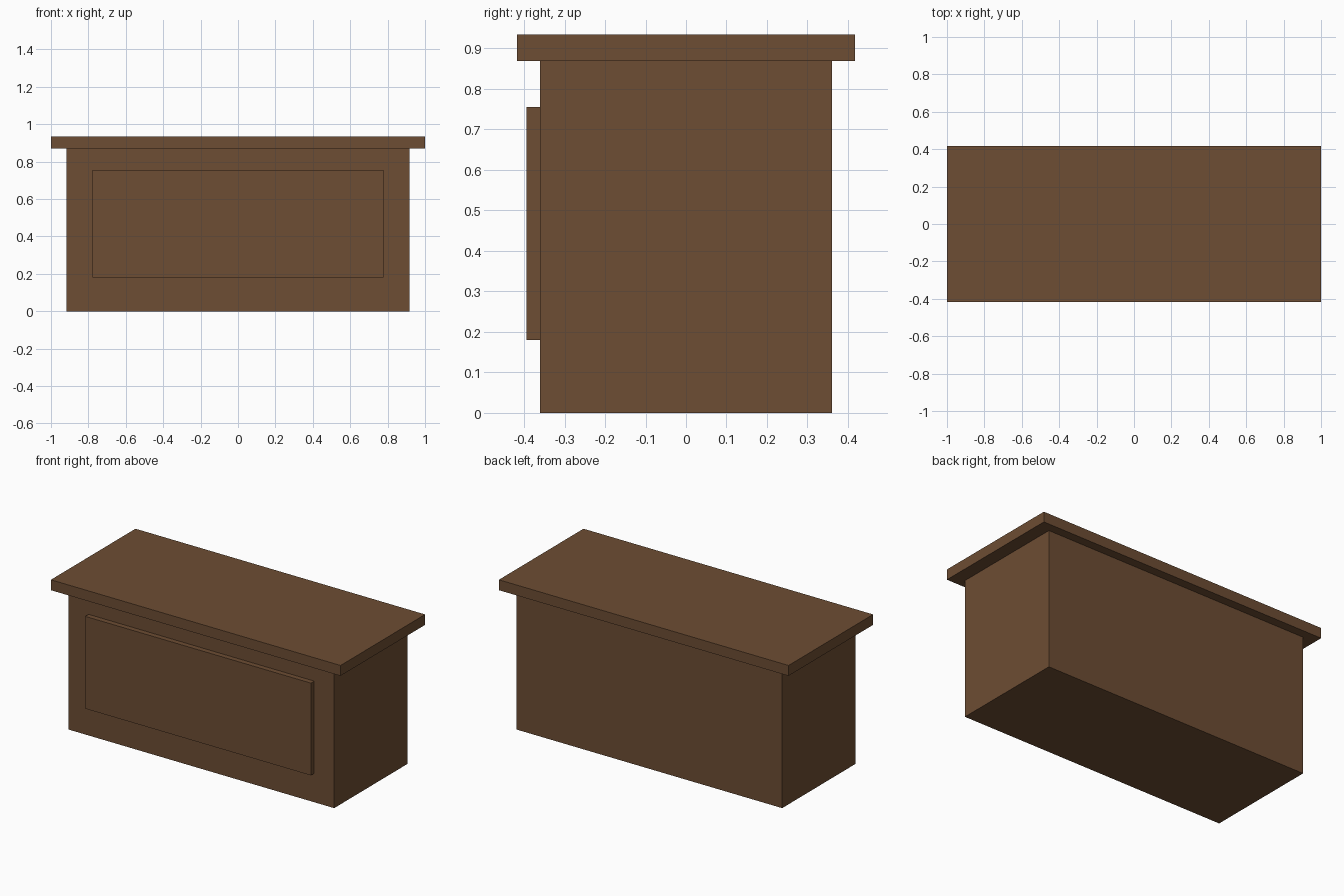
import bpy

if "Cube" in bpy.data.objects:
    bpy.data.objects.remove(bpy.data.objects["Cube"])

wood = bpy.data.materials.new("brown wood")
wood.diffuse_color = (0.153, 0.074, 0.033, 1.0)
wood.use_nodes = True
wood.node_tree.nodes["Principled BSDF"].inputs["Base Color"].default_value = wood.diffuse_color


def box(name, x, y, z):
    """Box spanning the given (min, max) ranges."""
    bpy.ops.mesh.primitive_cube_add(size=1, location=[(a + b) / 2 for a, b in (x, y, z)])
    ob = bpy.context.object
    ob.name = name
    ob.scale = [b - a for a, b in (x, y, z)]
    bpy.ops.object.transform_apply(location=False, rotation=False, scale=True)
    ob.data.materials.append(wood)
    return ob


# main cabinet
box("counter_body", (-0.917, 0.917), (-0.361, 0.361), (0, 0.869))
# overhanging worktop
box("counter_top", (-1, 1), (-0.417, 0.417), (0.869, 0.934))
# raised panel on the front
box("front_panel", (-0.779, 0.779), (-0.394, -0.361), (0.18, 0.756))
